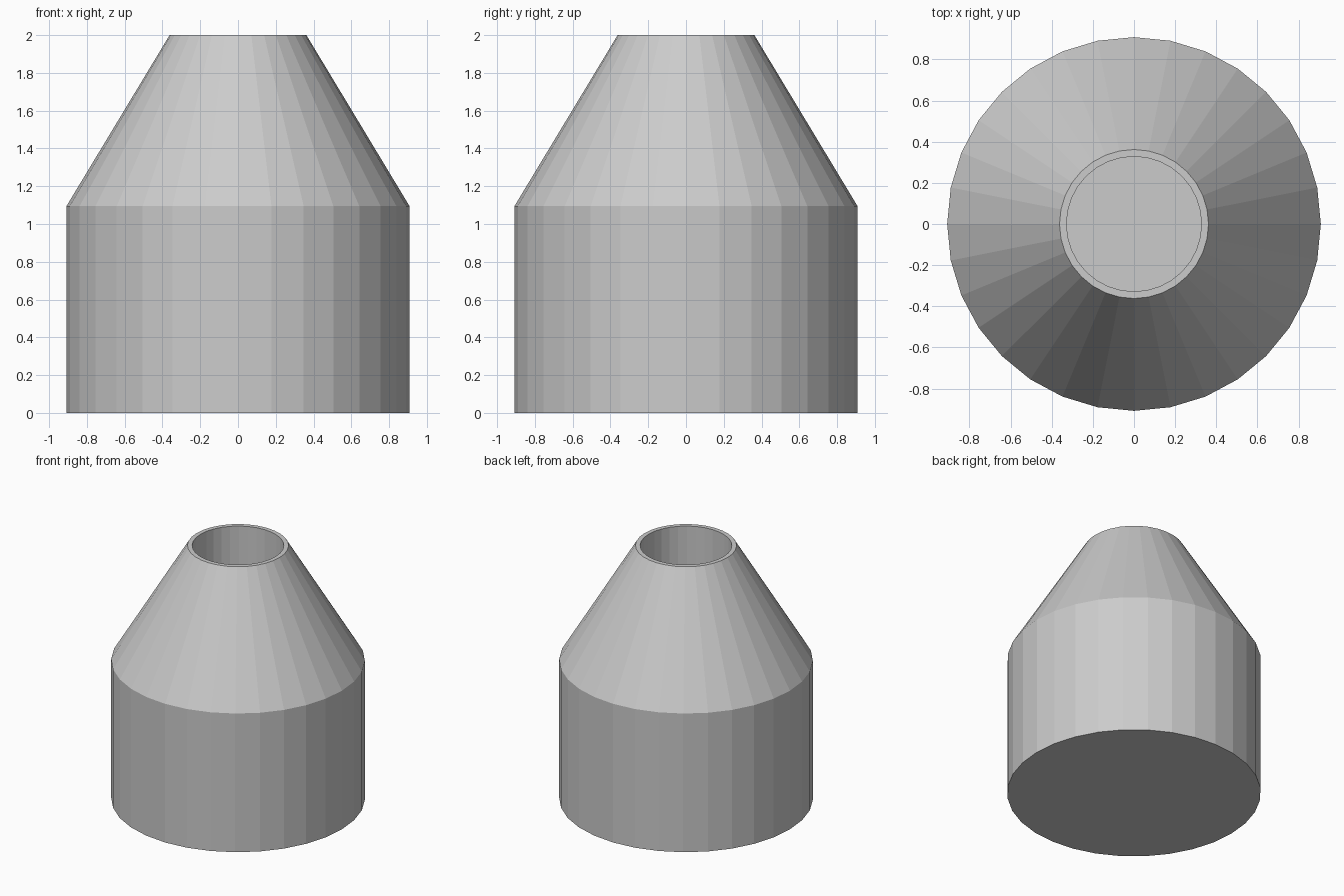
import bpy, bmesh
from math import cos, sin, pi

if "Cube" in bpy.data.objects:
    bpy.data.objects.remove(bpy.data.objects["Cube"])

SIDES = 32


def lathe(name, profile):
    """Revolve (radius, z) points about z and cap both ends."""
    bm = bmesh.new()
    rings = [[bm.verts.new((r * cos(2 * pi * i / SIDES), r * sin(2 * pi * i / SIDES), z))
              for i in range(SIDES)] for r, z in profile]
    for low, high in zip(rings, rings[1:]):
        for i in range(SIDES):
            j = (i + 1) % SIDES
            bm.faces.new((low[i], low[j], high[j], high[i]))
    bm.faces.new(rings[0][::-1])
    bm.faces.new(rings[-1])
    bmesh.ops.recalc_face_normals(bm, faces=bm.faces[:])
    mesh = bpy.data.meshes.new(name)
    bm.to_mesh(mesh)
    bm.free()
    obj = bpy.data.objects.new(name, mesh)
    bpy.context.collection.objects.link(obj)
    return obj


# Straight body, conical shoulder, thin rim and round bore with a flat floor
lathe("bottle_body", [
    (0.908, 0.0), (0.908, 1.095),
    (0.362, 2.0), (0.328, 2.0),
    (0.328, 1.1),
])
